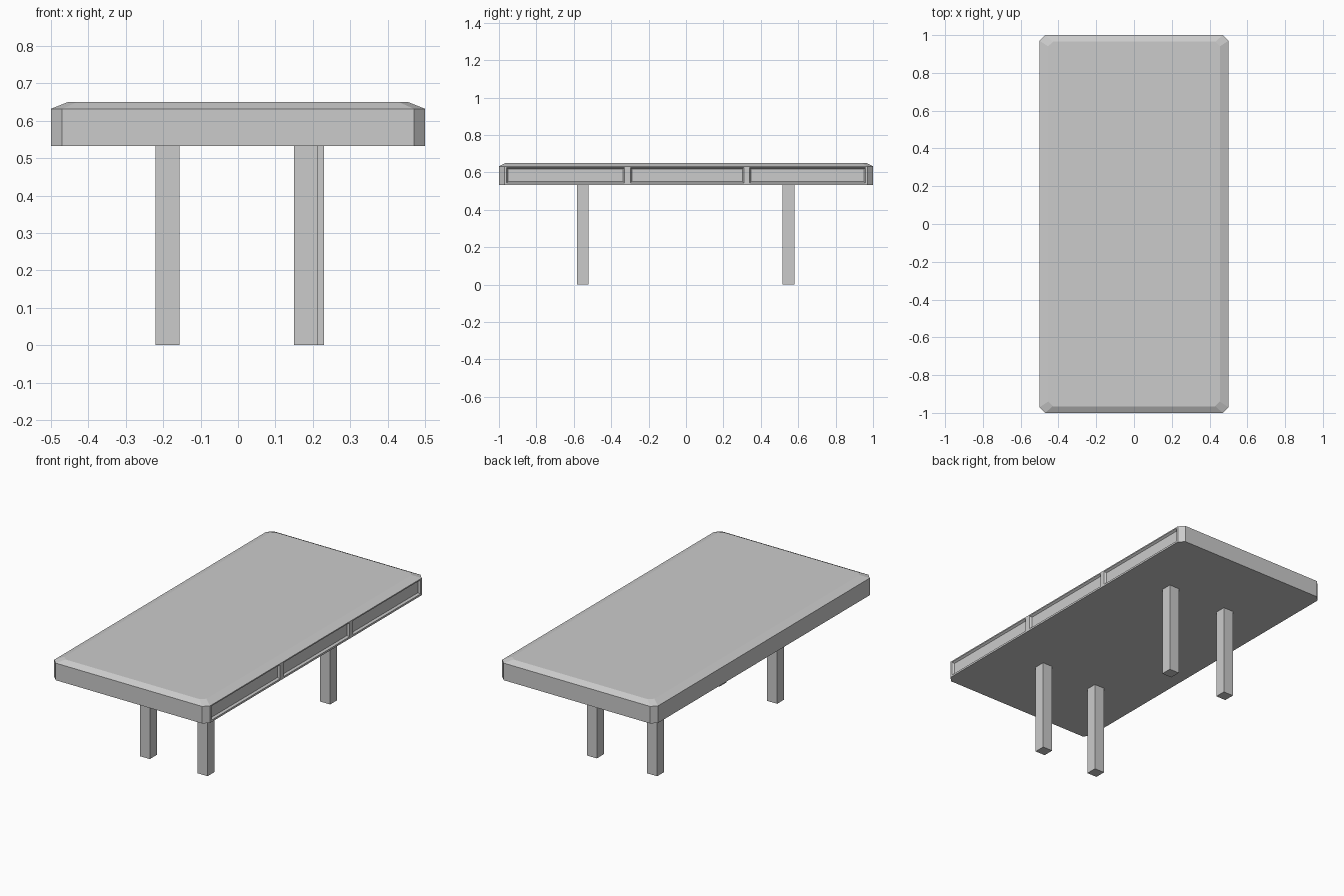
import bpy, bmesh

if "Cube" in bpy.data.objects:
    bpy.data.objects.remove(bpy.data.objects["Cube"])


def mesh_object(name, bm):
    bmesh.ops.recalc_face_normals(bm, faces=bm.faces)
    me = bpy.data.meshes.new(name)
    bm.to_mesh(me)
    bm.free()
    ob = bpy.data.objects.new(name, me)
    bpy.context.collection.objects.link(ob)
    return ob


def loft(name, rings):
    """Close a solid through a list of equal-length rings."""
    bm = bmesh.new()
    vs = [[bm.verts.new(p) for p in ring] for ring in rings]
    n = len(vs[0])
    for a, b in zip(vs, vs[1:]):
        for i in range(n):
            j = (i + 1) % n
            bm.faces.new((a[i], a[j], b[j], b[i]))
    bm.faces.new(vs[0][::-1])
    bm.faces.new(vs[-1])
    return mesh_object(name, bm)


def clipped_rect(x, y, c, z):
    return [(x, -y + c, z), (x, y - c, z), (x - c, y, z), (-x + c, y, z),
            (-x, y - c, z), (-x, -y + c, z), (-x + c, -y, z), (x - c, -y, z)]


def side_rect(x, y0, y1, z0, z1):
    return [(x, y0, z0), (x, y1, z0), (x, y1, z1), (x, y0, z1)]


# Table top with clipped corners and a sloped upper edge
top = loft("table_top", [clipped_rect(0.5, 1.0, 0.03, 0.533),
                         clipped_rect(0.5, 1.0, 0.03, 0.632),
                         clipped_rect(0.455, 0.965, 0.025, 0.65)])

# Three recessed drawer fronts along the right side
for i, (y0, y1) in enumerate([(-0.967, -0.32), (-0.305, 0.317), (0.332, 0.967)]):
    m, s = 0.008, 0.016
    cutter = loft(f"drawer_recess_{i}", [
        side_rect(0.52, y0 + m, y1 - m, 0.540 + m / 2, 0.629 - m / 2),
        side_rect(0.50, y0 + m, y1 - m, 0.540 + m / 2, 0.629 - m / 2),
        side_rect(0.488, y0 + s, y1 - s, 0.551, 0.617)])
    cutter.hide_render = True
    cutter.hide_set(True)
    mod = top.modifiers.new(f"recess_{i}", 'BOOLEAN')
    mod.object = cutter
    mod.operation = 'DIFFERENCE'
    mod.solver = 'EXACT'

# Four square legs
for name, x, y in [("front_left_leg", -0.189, -0.552), ("front_right_leg", 0.182, -0.552),
                   ("back_left_leg", -0.189, 0.548), ("back_right_leg", 0.198, 0.548)]:
    h = 0.032
    loft(name, [[(x - h, y - h, z), (x + h, y - h, z), (x + h, y + h, z), (x - h, y + h, z)]
                for z in (0, 0.535)])
